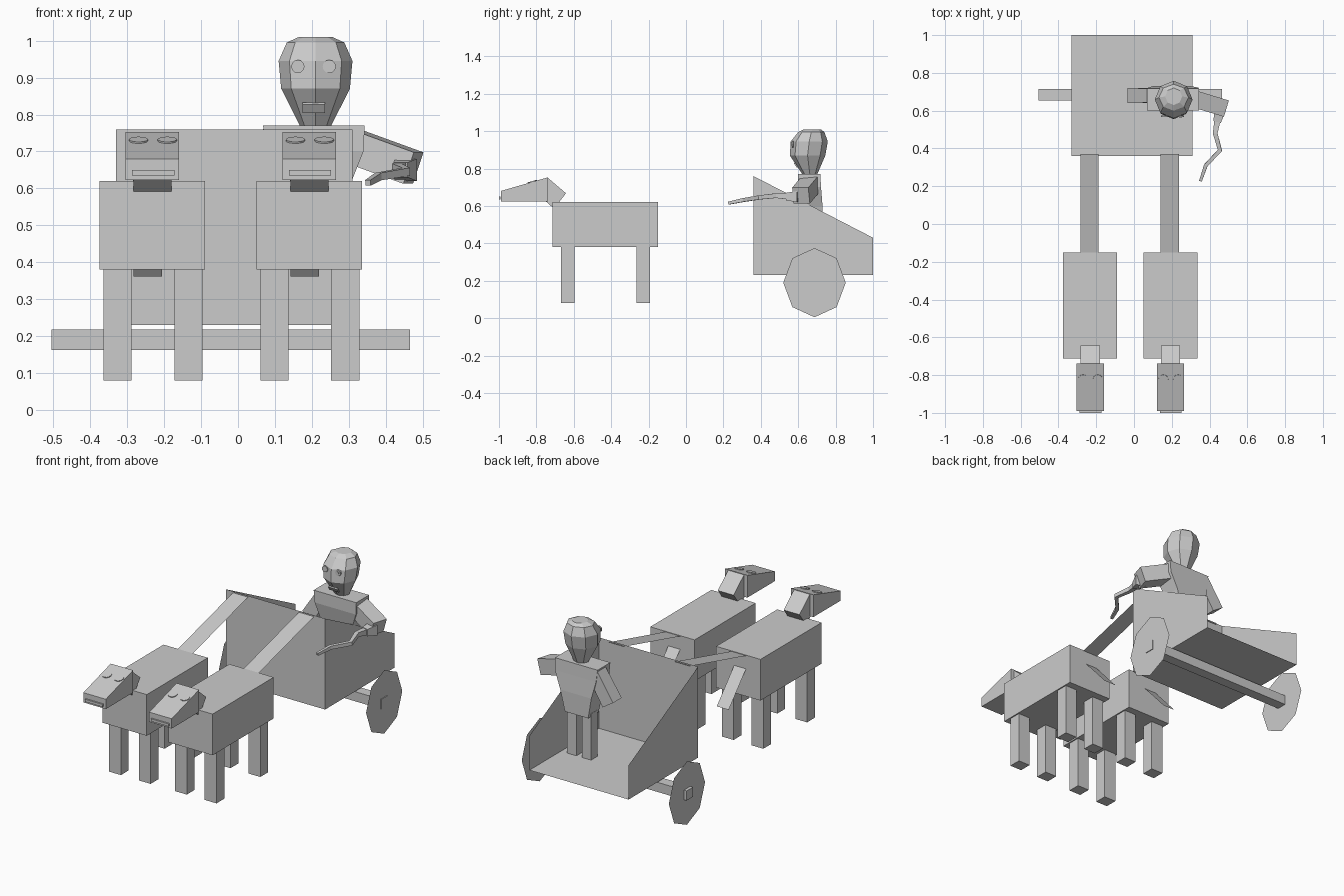
import bpy, bmesh, math
from mathutils import Vector, Matrix

if "Cube" in bpy.data.objects:
    bpy.data.objects.remove(bpy.data.objects["Cube"], do_unlink=True)

grey = bpy.data.materials.new("plain grey")
grey.use_nodes = True
grey.diffuse_color = (0.6, 0.6, 0.6, 1)
grey.node_tree.nodes["Principled BSDF"].inputs["Base Color"].default_value = grey.diffuse_color


def finish(name, bm, fix_normals=True):
    if fix_normals:
        bmesh.ops.recalc_face_normals(bm, faces=bm.faces)
    mesh = bpy.data.meshes.new(name)
    bm.to_mesh(mesh)
    bm.free()
    mesh.materials.append(grey)
    obj = bpy.data.objects.new(name, mesh)
    bpy.context.scene.collection.objects.link(obj)
    return obj


def loft(name, rings, cap=True, skip=()):
    """Skin a list of closed rings; skip lists side strips left open."""
    bm = bmesh.new()
    loops = [[bm.verts.new(p) for p in ring] for ring in rings]
    n = len(loops[0])
    for a, b in zip(loops, loops[1:]):
        for i in range(n):
            if i not in skip:
                j = (i + 1) % n
                bm.faces.new((a[i], a[j], b[j], b[i]))
    if cap:
        bm.faces.new(loops[0][::-1])
        bm.faces.new(loops[-1])
    return finish(name, bm)


def prism(name, profile, x0, x1, skip=()):
    return loft(name, [[(x, y, z) for y, z in profile] for x in (x0, x1)], skip=skip)


def box(name, x, y, z):
    return prism(name, [(y[0], z[0]), (y[1], z[0]), (y[1], z[1]), (y[0], z[1])], *x)


def sheet(name, points):
    bm = bmesh.new()
    bm.faces.new([bm.verts.new(p) for p in points])
    return finish(name, bm, False)


def limb(name, path, widths):
    """Square tube along a path."""
    path = [Vector(p) for p in path]
    rings = []
    for i, p in enumerate(path):
        d = (path[min(i + 1, len(path) - 1)] - path[max(i - 1, 0)]).normalized()
        side = d.cross((0, 0, 1)).normalized()
        up = side.cross(d)
        h = widths[i] / 2
        rings.append([p + h * (a * side + b * up)
                      for a, b in ((-1, -1), (1, -1), (1, 1), (-1, 1))])
    return loft(name, rings)


def disc(name, centre, radius, turn, sides=12):
    bm = bmesh.new()
    matrix = Matrix.Translation(centre) @ Matrix.Rotation(math.radians(turn), 4, 'X')
    bmesh.ops.create_cone(bm, cap_ends=True, segments=sides, radius1=radius,
                          radius2=radius, depth=0.008, matrix=matrix)
    return finish(name, bm)


# Horses, each with a pole to the cart
for side, cx in (("right", -0.2325), ("left", 0.1925)):
    box(side + "_horse_body", (cx - 0.143, cx + 0.143), (-0.713, -0.15), (0.38, 0.62))
    for lx in (-0.094, 0.098):
        for ly in (-0.631, -0.228):
            box(side + "_horse_leg", (cx + lx - 0.038, cx + lx + 0.038),
                (ly - 0.036, ly + 0.036), (0.08, 0.38))
    prism(side + "_horse_neck", [(-0.738, 0.75), (-0.642, 0.668), (-0.705, 0.585), (-0.79, 0.66)],
          cx - 0.05, cx + 0.052)
    prism(side + "_horse_head", [(-0.99, 0.623), (-0.738, 0.623), (-0.738, 0.753), (-0.99, 0.68)],
          cx - 0.072, cx + 0.073)
    for ex in (-0.037, 0.041):
        disc(side + "_horse_eye", (cx + ex, -0.822, 0.729), 0.026, 16.2)
    box(side + "_horse_mouth", (cx - 0.055, cx + 0.06), (-1.0, -0.991), (0.635, 0.65))
    sheet(side + "_horse_tail", [(cx - 0.05, -0.15, 0.54), (cx + 0.027, -0.15, 0.54),
                                 (cx + 0.027, 0.01, 0.362), (cx - 0.05, 0.01, 0.362)])
    sheet(side + "_pole", [(cx - 0.052, -0.215, 0.6), (cx + 0.045, -0.215, 0.6),
                           (cx + 0.045, 0.37, 0.755), (cx - 0.052, 0.37, 0.755)])

# Cart tub, open at the top and back
prism("cart_tub", [(0.36, 0.23), (1.0, 0.23), (1.0, 0.43), (0.36, 0.76)], -0.33, 0.31, skip=(1, 2))

# Axle and thin octagonal wheels
box("axle", (-0.505, 0.466), (0.655, 0.715), (0.162, 0.218))
for side, x in (("right", -0.487), ("left", 0.462)):
    sheet(side + "_wheel", [(x, 0.687 + 0.167 * math.cos(k * math.pi / 4),
                             0.19 + 0.185 * math.sin(k * math.pi / 4)) for k in range(8)])

# Driver: legs and tapered torso
for side, x in (("right", 0.145), ("left", 0.24)):
    box("driver_" + side + "_leg", (x - 0.03, x + 0.03), (0.65, 0.71), (0.23, 0.5))


def slab(z, x0, x1, y0, y1):
    return [(x0, y0, z), (x1, y0, z), (x1, y1, z), (x0, y1, z)]


loft("driver_torso", [slab(0.48, 0.12, 0.27, 0.635, 0.73), slab(0.6, 0.1, 0.3, 0.62, 0.73),
                      slab(0.70, 0.075, 0.34, 0.6, 0.722), slab(0.77, 0.068, 0.343, 0.6, 0.718)])

# Driver head, faceted rings with a ridge down the face
HEAD = [(0.765, 0.04, 0.625, 0.70), (0.87, 0.093, 0.555, 0.745),
        (0.945, 0.1, 0.56, 0.758), (0.995, 0.078, 0.6, 0.74), (1.01, 0.045, 0.63, 0.72)]
rings = []
for z, rx, y0, y1 in HEAD:
    rings.append([(0.21 + rx * math.cos(k * math.pi / 4),
                   (y0 + y1) / 2 + (y1 - y0) / 2 * math.sin(k * math.pi / 4), z)
                  for k in range(8)])
loft("driver_head", rings)
for x in (0.162, 0.247):
    disc("driver_eye", (x, 0.571, 0.93), 0.018, 90)
disc("driver_pupil", (0.247, 0.567, 0.93), 0.008, 90)
mouth = box("driver_mouth", (-0.03, 0.03), (-0.004, 0.004), (-0.014, 0.014))
mouth.location = (0.205, 0.588, 0.818)
mouth.rotation_euler.x = math.radians(33)

# Arms and the bent whip
limb("driver_right_arm", [(0.1, 0.68, 0.74), (0.0, 0.68, 0.585)], [0.075, 0.08])
limb("driver_left_upper_arm", [(0.31, 0.665, 0.715), (0.475, 0.615, 0.655)], [0.09, 0.09])
limb("driver_left_hand", [(0.455, 0.6, 0.65), (0.44, 0.54, 0.65)], [0.06, 0.04])
limb("whip", [(0.445, 0.57, 0.65), (0.43, 0.48, 0.655), (0.455, 0.39, 0.645),
              (0.38, 0.31, 0.632), (0.352, 0.228, 0.615)], [0.035, 0.025, 0.022, 0.02, 0.015])
